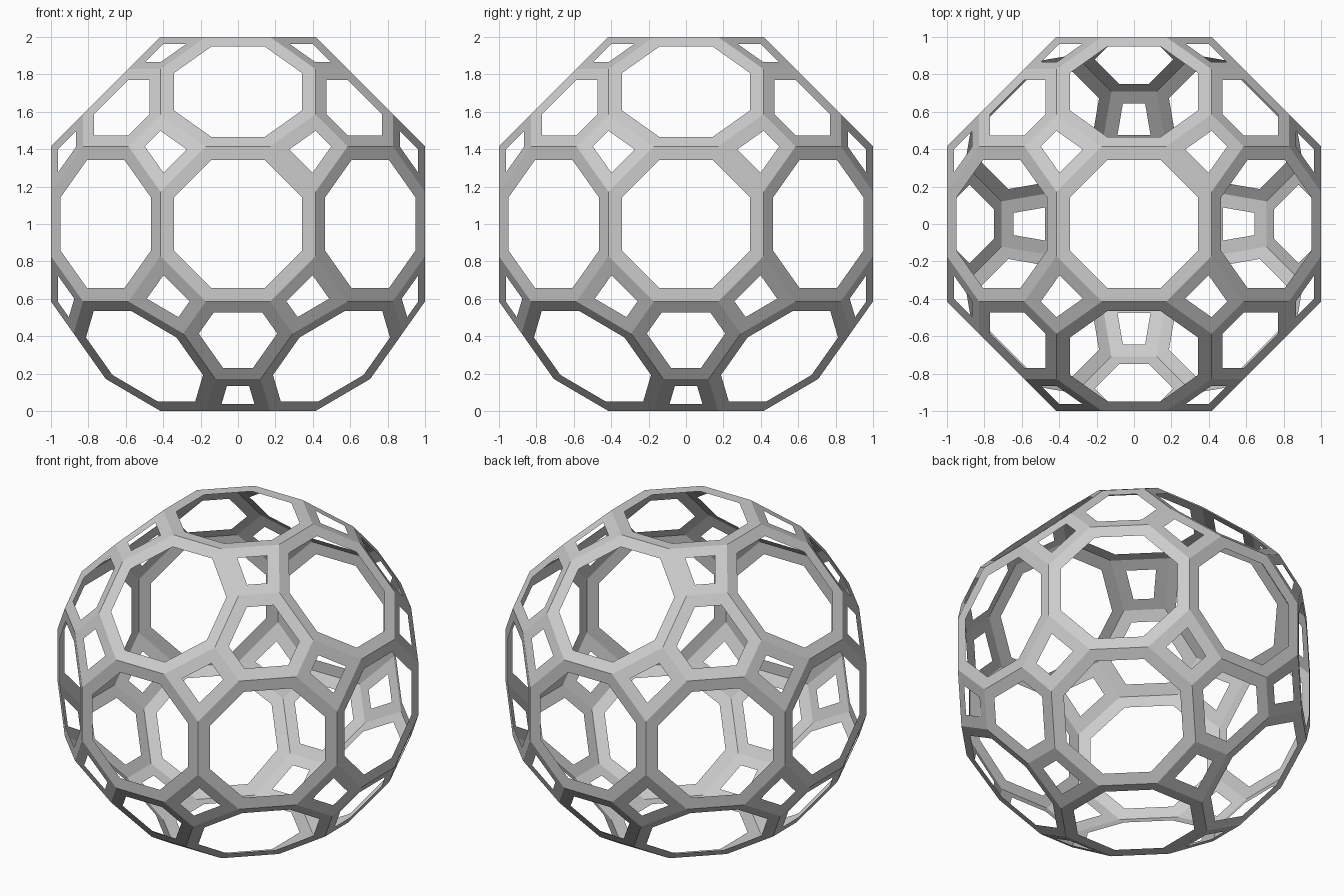
import bpy
import bmesh
from itertools import permutations, product
from math import pi, sqrt
from mathutils import Matrix, Vector

if "Cube" in bpy.data.objects:
    bpy.data.objects.remove(bpy.data.objects["Cube"], do_unlink=True)

RIM = 0.072  # width of the flat rim left around each opening
r2 = sqrt(2)

grey = bpy.data.materials.new("plain_grey")
grey.use_nodes = True
colour = (0.6, 0.6, 0.6, 1)
grey.diffuse_color = colour
grey.node_tree.nodes["Principled BSDF"].inputs["Base Color"].default_value = colour

# Corner points: every reordering and sign of two base corners
bases = [(3 - 2 * r2, r2 - 1, 1), (r2 - 1, 2 - r2, 2 * r2 - 2)]
twist = Matrix.Rotation(pi / 4, 3, "Z")
bm = bmesh.new()
for base in bases:
    for order in permutations(base):
        for signs in product((1, -1), repeat=3):
            p = Vector([a * s for a, s in zip(order, signs)])
            # The bottom cap is turned an eighth of a circle
            if p.z < -0.5:
                p = twist @ p
            bm.verts.new(p + Vector((0, 0, 1)))

# Shell of flat polygons
bmesh.ops.convex_hull(bm, input=bm.verts[:])
bmesh.ops.dissolve_limit(bm, angle_limit=0.05, verts=bm.verts[:], edges=bm.edges[:])
bmesh.ops.recalc_face_normals(bm, faces=bm.faces[:])

# Open every polygon, leaving its rim
panels = bm.faces[:]
bmesh.ops.inset_individual(bm, faces=panels, thickness=RIM, use_even_offset=True)
bmesh.ops.delete(bm, geom=panels, context="FACES")

mesh = bpy.data.meshes.new("lattice_ball")
bm.to_mesh(mesh)
bm.free()
mesh.materials.append(grey)
ball = bpy.data.objects.new("lattice_ball", mesh)
bpy.context.collection.objects.link(ball)
